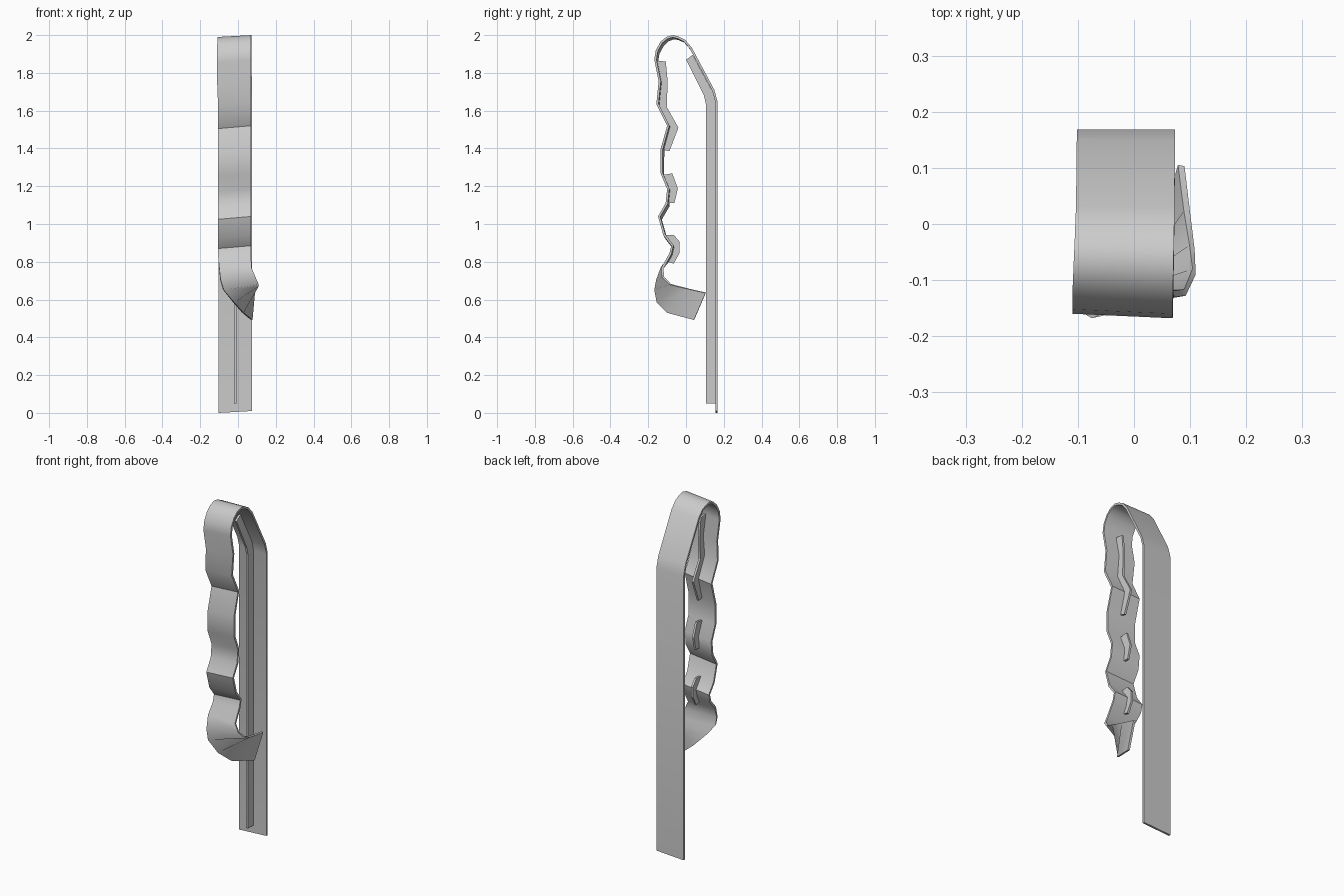
import bpy, bmesh

RIB_X, RIB_T = -0.015, 0.012


def make_object(name, bm):
    mesh = bpy.data.meshes.new(name)
    bm.to_mesh(mesh)
    bm.free()
    ob = bpy.data.objects.new(name, mesh)
    bpy.context.collection.objects.link(ob)
    return ob


# Outer side profile of the bent strap (y, z): up the back, over, down the front
profile = [(0.168, 0), (0.168, 1.645), (0.150, 1.71), (0.03, 1.935), (-0.005, 1.975),
           (-0.04, 1.993), (-0.07, 2.0), (-0.105, 1.99), (-0.135, 1.965), (-0.16, 1.92),
           (-0.168, 1.87), (-0.145, 1.755), (-0.157, 1.635), (-0.10, 1.52),
           (-0.135, 1.395), (-0.135, 1.27), (-0.10, 1.185), (-0.108, 1.11),
           (-0.148, 1.04), (-0.12, 0.94), (-0.078, 0.885), (-0.088, 0.845)]
rows = []
for i, (y, z) in enumerate(profile):
    k = min(max((i - 2) / 6, 0), 1)          # strap skews a little over the arch
    dz = 0.01 if i == 0 else 0
    arch = k if i < 12 else 0.4
    rows.append(((-0.102 - 0.008 * arch, y + 0.008 * k, z - 0.015 * k),
                 (0.073 - 0.004 * k, y, z + dz)))
# Twisted hook at the lower front end: left edge, right edge
rows += [((-0.10, -0.132, 0.775), (0.071, -0.13, 0.77)),
         ((-0.092, -0.158, 0.705), (0.092, -0.128, 0.72)),
         ((-0.075, -0.168, 0.65), (0.110, -0.09, 0.68)),
         ((-0.02, -0.155, 0.585), (0.108, -0.045, 0.668)),
         ((0.03, -0.10, 0.53), (0.100, 0.02, 0.653)),
         ((0.077, 0.042, 0.492), (0.090, 0.103, 0.635))]

bm = bmesh.new()
edges = [[bm.verts.new(p) for p in row] for row in rows]
for (l0, r0), (l1, r1) in zip(edges, edges[1:]):
    bm.faces.new((l0, l1, r1, r0))
strap = make_object("bent_strap", bm)
mod = strap.modifiers.new("thickness", 'SOLIDIFY')
mod.thickness = 0.012
mod.offset = -1
bpy.context.view_layer.objects.active = strap
strap.select_set(True)
bpy.ops.object.modifier_apply(modifier=mod.name)
bpy.ops.object.shade_smooth_by_angle(angle=0.6)


# Stiffening ribs: edge against the strap, then free edge, as (y, z)
def rib(name, strap_edge, free_edge):
    bm = bmesh.new()
    sides = []
    for x in (RIB_X - RIB_T / 2, RIB_X + RIB_T / 2):
        sides.append([[bm.verts.new((x, y, z)) for y, z in line]
                      for line in (strap_edge, free_edge)])
    (a, b), (c, d) = sides
    n = len(a)
    for i in range(n - 1):
        for p, q in ((a, b), (b, d), (d, c), (c, a)):
            bm.faces.new((p[i], p[i + 1], q[i + 1], q[i]))
    for i in (0, n - 1):
        bm.faces.new((a[i], b[i], d[i], c[i]))
    bmesh.ops.recalc_face_normals(bm, faces=bm.faces)
    make_object(name, bm)


rib("back_rib", [(0.157, 0.05), (0.157, 1.645), (0.141, 1.70), (0.036, 1.895)],
    [(0.105, 0.05), (0.105, 1.635), (0.095, 1.68), (0.0, 1.87)])
rib("upper_front_rib",
    [(-0.153, 1.865), (-0.135, 1.755), (-0.146, 1.635), (-0.09, 1.52), (-0.124, 1.395)],
    [(-0.107, 1.86), (-0.097, 1.755), (-0.102, 1.62), (-0.04, 1.51), (-0.088, 1.385)])
rib("middle_front_rib", [(-0.122, 1.26), (-0.09, 1.185), (-0.098, 1.11)],
    [(-0.072, 1.268), (-0.043, 1.187), (-0.062, 1.11)])
rib("lower_front_rib",
    [(-0.108, 0.94), (-0.068, 0.885), (-0.078, 0.845), (-0.10, 0.80)],
    [(-0.065, 0.943), (-0.033, 0.905), (-0.035, 0.845), (-0.065, 0.79)])
